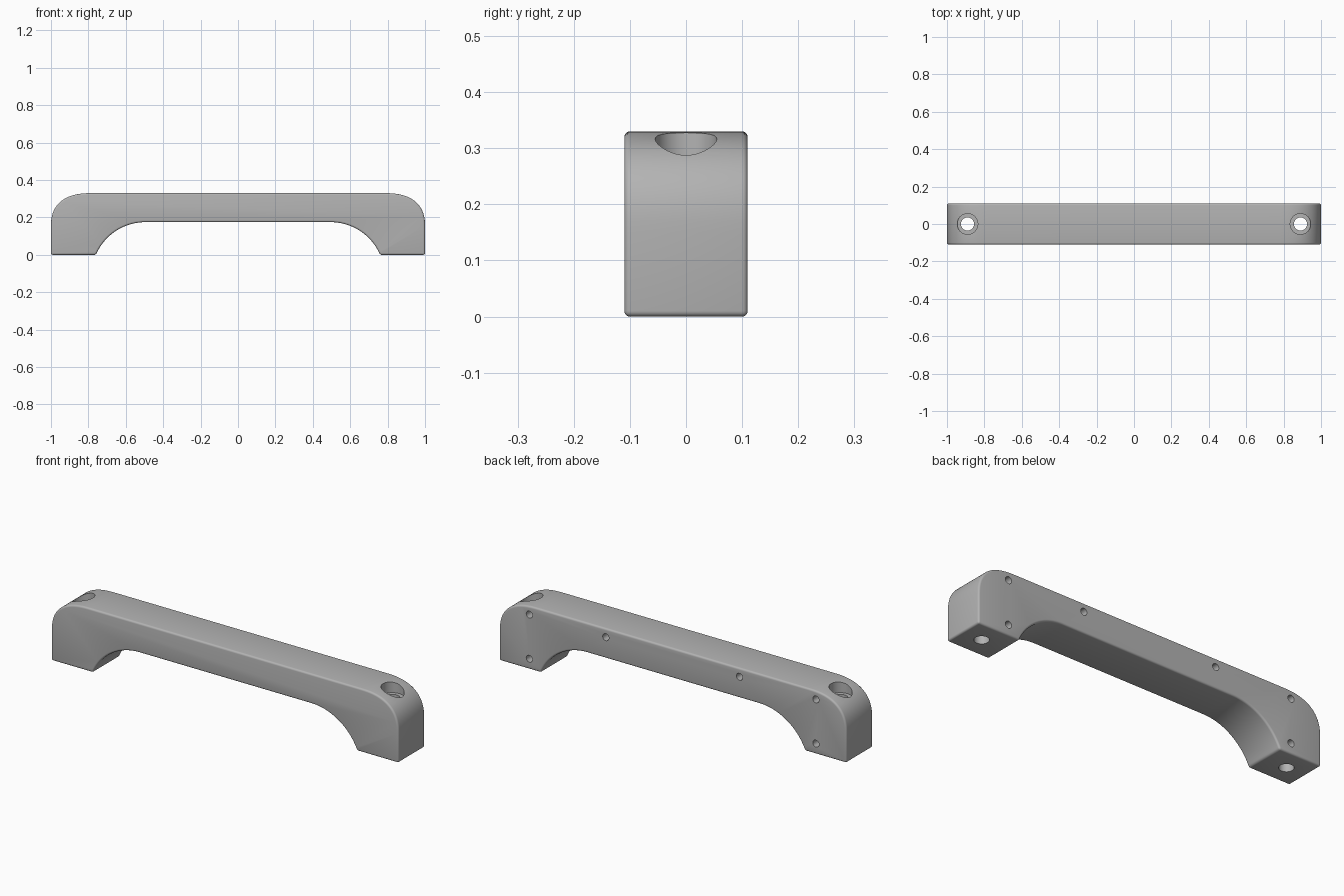
import bpy, bmesh, math
from mathutils import Matrix

cube = bpy.data.objects.get("Cube")
if cube:
    bpy.data.objects.remove(cube, do_unlink=True)

HALF_DEPTH = 0.11
HEIGHT = 0.33

grey = bpy.data.materials.new("satin grey")
grey.use_nodes = True
grey.diffuse_color = (0.45, 0.45, 0.45, 1)
grey.node_tree.nodes["Principled BSDF"].inputs["Base Color"].default_value = (0.45, 0.45, 0.45, 1)


def half_profile():
    """Right half of the outline, from the top centre side round to the grip underside."""
    pts = []
    # rounded shoulder
    for i in range(25):
        t = math.pi / 2 * (1 - i / 24)
        pts.append((0.78 + 0.22 * max(math.cos(t), 0) ** 0.8,
                    0.15 + 0.18 * max(math.sin(t), 0) ** 0.8))
    # foot
    pts.append((1.0, 0.0))
    # arc from the foot up to the flat underside
    run, rise = 0.265, 0.175
    radius = (run ** 2 + rise ** 2) / (2 * rise)
    sweep = math.asin(run / radius)
    for i in range(21):
        a = sweep * (1 - i / 20)
        pts.append((0.495 + radius * math.sin(a), rise - radius + radius * math.cos(a)))
    return pts


def apply_modifier(obj, mod):
    bpy.context.view_layer.objects.active = obj
    bpy.ops.object.modifier_apply(modifier=mod.name)


def drill(obj, radius, start, end):
    """Cut a round hole between two points on a straight axis."""
    bpy.ops.mesh.primitive_cylinder_add(vertices=40, radius=radius, depth=math.dist(start, end))
    cutter = bpy.context.object
    cutter.name = "drill_cutter"
    cutter.hide_render = True
    if start[1] != end[1]:
        cutter.rotation_euler.x = math.pi / 2
    cutter.location = [(a + b) / 2 for a, b in zip(start, end)]
    cutter.data.materials.append(grey)
    mod = obj.modifiers.new("hole", 'BOOLEAN')
    mod.operation = 'DIFFERENCE'
    mod.solver = 'EXACT'
    mod.object = cutter
    apply_modifier(obj, mod)
    bpy.data.objects.remove(cutter, do_unlink=True)


# Handle body: mirrored outline extruded through the depth
right = half_profile()
outline = right + [(-x, z) for x, z in reversed(right)]
bm = bmesh.new()
face = bm.faces.new([bm.verts.new((x, -HALF_DEPTH, z)) for x, z in outline])
extruded = bmesh.ops.extrude_face_region(bm, geom=[face])
bmesh.ops.translate(bm, vec=(0, 2 * HALF_DEPTH, 0),
                    verts=[g for g in extruded["geom"] if isinstance(g, bmesh.types.BMVert)])
bmesh.ops.recalc_face_normals(bm, faces=bm.faces)
mesh = bpy.data.meshes.new("handle_body")
bm.to_mesh(mesh)
bm.free()
mesh.materials.append(grey)
body = bpy.data.objects.new("handle_body", mesh)
bpy.context.collection.objects.link(body)

# Softened edges
bevel = body.modifiers.new("soft edges", 'BEVEL')
bevel.width = 0.01
bevel.segments = 4
bevel.limit_method = 'ANGLE'
bevel.angle_limit = math.radians(35)
apply_modifier(body, bevel)

for side in (-1, 1):
    # Counterbored mounting hole through each foot
    x = 0.89 * side
    drill(body, 0.035, (x, 0, -0.1), (x, 0, 0.5))
    drill(body, 0.055, (x, 0, 0.27), (x, 0, 0.5))
    # Small blind screw holes in the back
    for hx, hz in ((0.825, 0.055), (0.825, 0.285), (0.385, 0.285)):
        drill(body, 0.018, (hx * side, HALF_DEPTH - 0.05, hz), (hx * side, HALF_DEPTH + 0.05, hz))

bpy.ops.object.select_all(action='DESELECT')
body.select_set(True)
bpy.context.view_layer.objects.active = body
bpy.ops.object.shade_smooth_by_angle(angle=math.radians(30))
